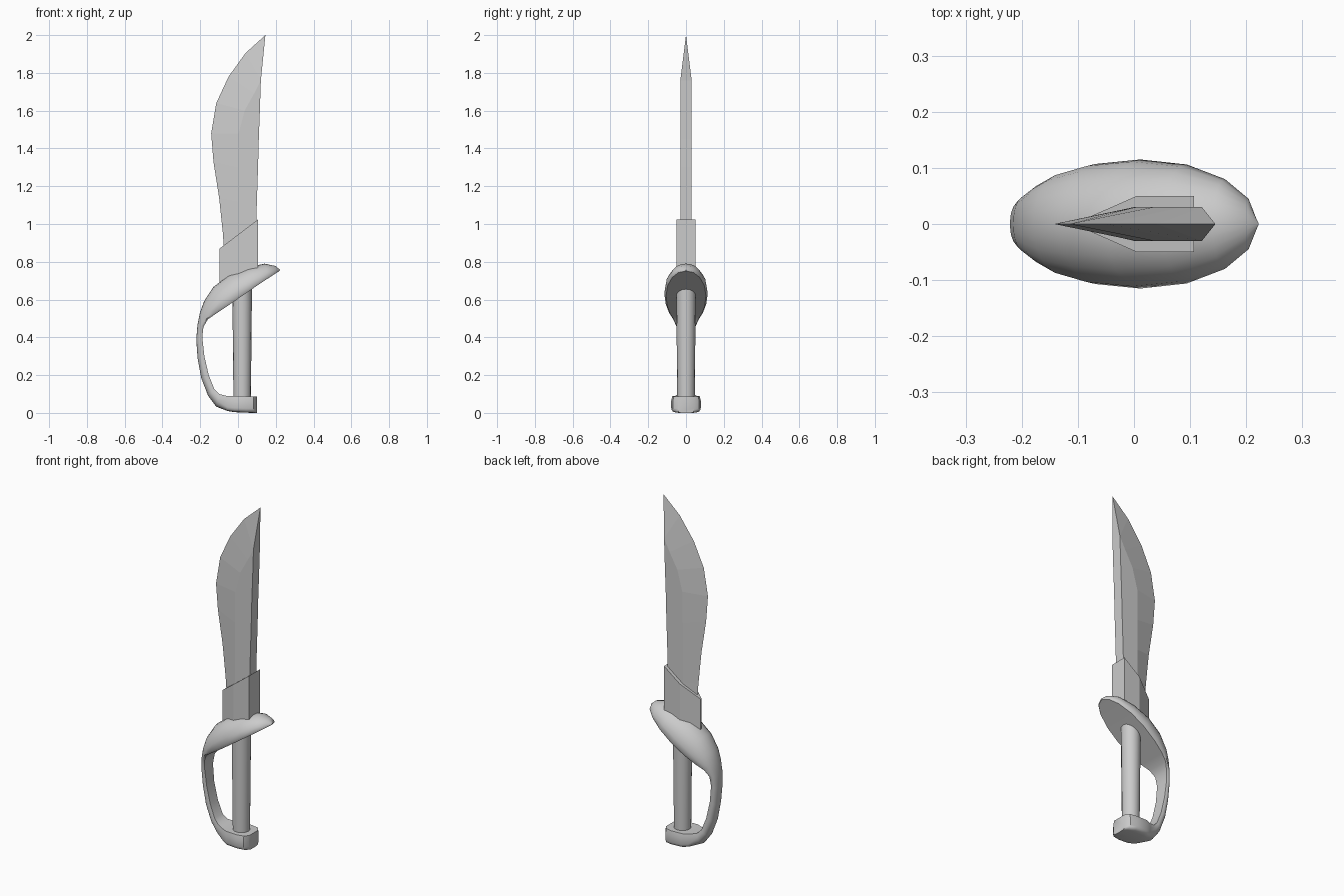
import bpy, bmesh, math

if "Cube" in bpy.data.objects:
    bpy.data.objects.remove(bpy.data.objects["Cube"])


def loft(name, rings, smooth=None):
    """Skin closed rings of equal size and cap both ends."""
    bm = bmesh.new()
    rows = [[bm.verts.new(p) for p in ring] for ring in rings]
    n = len(rows[0])
    for a, b in zip(rows, rows[1:]):
        for i in range(n):
            j = (i + 1) % n
            bm.faces.new((a[i], a[j], b[j], b[i]))
    bm.faces.new(rows[0])
    bm.faces.new(rows[-1][::-1])
    bmesh.ops.remove_doubles(bm, verts=bm.verts, dist=0.0005)
    bmesh.ops.recalc_face_normals(bm, faces=bm.faces)
    me = bpy.data.meshes.new(name)
    bm.to_mesh(me)
    bm.free()
    ob = bpy.data.objects.new(name, me)
    bpy.context.collection.objects.link(ob)
    if smooth:
        bpy.ops.object.select_all(action='DESELECT')
        ob.select_set(True)
        bpy.context.view_layer.objects.active = ob
        bpy.ops.object.shade_smooth_by_angle(angle=math.radians(smooth))
    return ob


# Blade: edge (x, z), ridge (x, z), spine (x, z), half thickness
blade = [
    (-.070, .80, 0, .80, .090, .80, .03),
    (-.080, .95, 0, .95, .095, .95, .03),
    (-.100, 1.14, 0, 1.12, .100, 1.12, .03),
    (-.130, 1.33, 0, 1.30, .106, 1.30, .03),
    (-.142, 1.48, .003, 1.48, .110, 1.45, .03),
    (-.115, 1.64, .035, 1.60, .115, 1.58, .03),
    (-.050, 1.78, .085, 1.69, .118, 1.67, .03),
    (.040, 1.905, .121, 1.76, .121, 1.76, .03),
    (.145, 2.0, .145, 2.0, .145, 2.0, 0),
]
loft("blade", [[(ex, 0, ez), (rx, -t, rz), (sx, -t, sz), (sx, t, sz), (rx, t, rz)]
               for ex, ez, rx, rz, sx, sz, t in blade])

# Collar around the blade root, with slanted top
outline = [(-.097, -.005), (.005, -.05), (.107, -.05),
           (.107, .05), (.005, .05), (-.097, .005)]
loft("blade_collar", [[(x, y, z0 + k * (x + .097)) for x, y in outline]
                      for z0, k in ((.63, .35), (.87, .76))])

# Grip
loft("grip", [[(.022 + r * math.cos(a * math.tau / 16), r * math.sin(a * math.tau / 16), z)
               for a in range(16)] for r, z in ((.046, .06), (.052, .66))], 40)

# Guard dish, knuckle bow and pommel: inner (x, z), outer (x, z), half width
dish = [
    (.220, .751, .222, .758, .004), (.205, .742, .198, .778, .045),
    (.165, .716, .140, .790, .080), (.100, .673, .050, .770, .106),
    (.020, .618, -.050, .728, .115), (-.060, .563, -.130, .667, .107),
    (-.120, .523, -.180, .590, .090), (-.160, .495, -.202, .530, .070),
]
bow = [
    (-.183, .455, -.215, .462, .050), (-.189, .400, -.221, .390, .042),
    (-.178, .300, -.214, .290, .038), (-.155, .200, -.195, .185, .038),
    (-.125, .125, -.158, .090, .040), (-.100, .100, -.115, .033, .046),
]
pommel = [
    (-.060, .090, -.055, .010, .062), (-.025, .089, -.020, .004, .078),
    (.045, .088, .045, .001, .079), (.083, .088, .083, 0, .070),
    (.101, .087, .101, 0, .045),
]


def section(s, base, power):
    """Flat inside, domed outside; a low power gives a boxier dome."""
    ix, iz, ox, oz, w = s
    ring = []
    for i in range(13):
        a = math.pi * i / 12
        c, d = math.cos(a), max(0, math.sin(a))
        f = base + (1 - base) * d ** power
        y = w * math.copysign(abs(c) ** power, c) if i != 6 else 0
        ring.append((ix + (ox - ix) * f, y, iz + (oz - iz) * f))
    return ring + [(ix, -w * .92, iz), (ix, w * .92, iz)]


loft("guard_and_pommel",
     [section(s, .12, 1) for s in dish]
     + [section(s, .3, .9) for s in bow]
     + [section(s, .3, .35) for s in pommel], 40)
